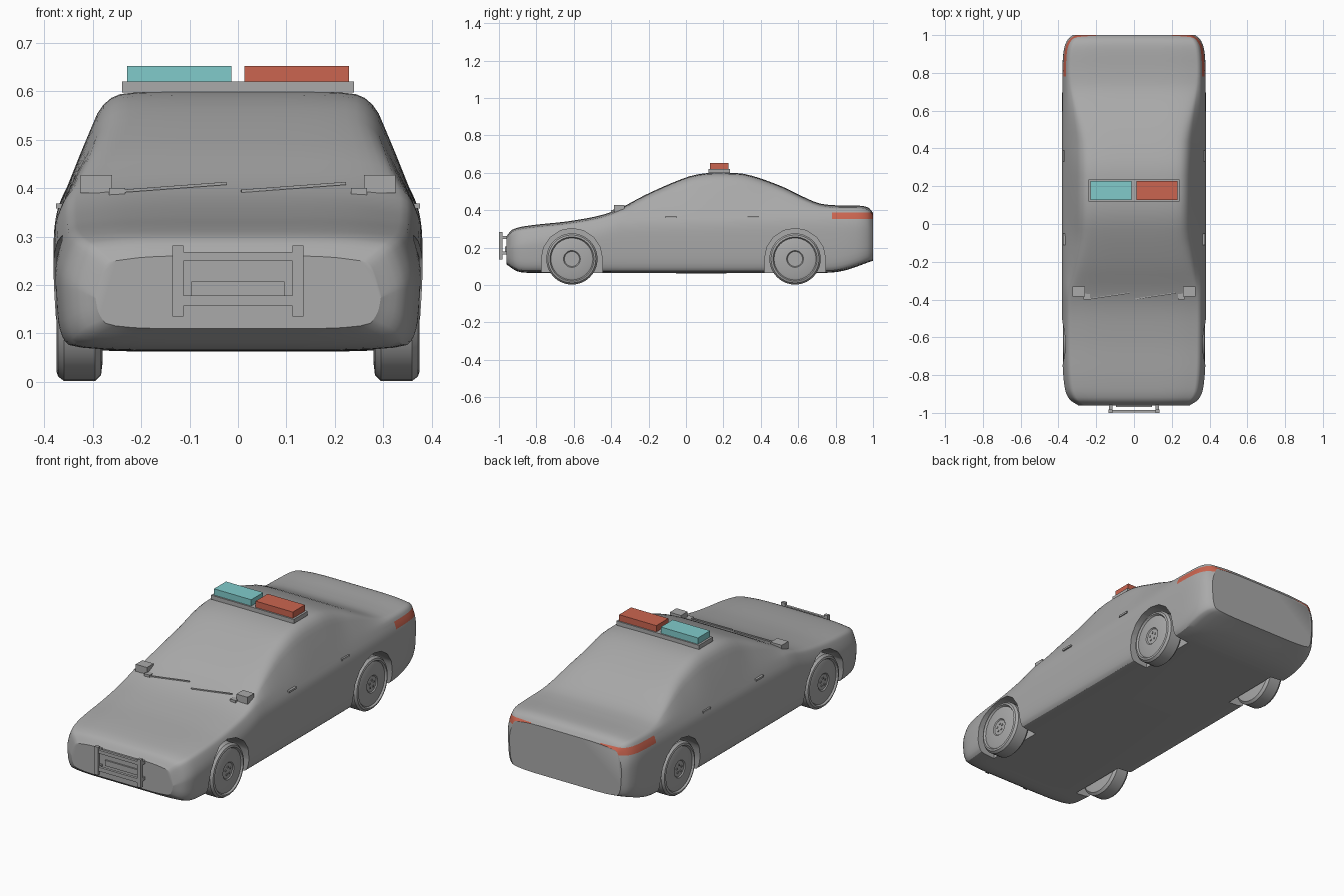
import bpy, bmesh, math
from mathutils import Vector

cube = bpy.data.objects.get("Cube")
if cube:
    bpy.data.objects.remove(cube, do_unlink=True)


def material(name, rgb):
    m = bpy.data.materials.new(name)
    m.use_nodes = True
    m.diffuse_color = (*rgb, 1)
    m.node_tree.nodes["Principled BSDF"].inputs["Base Color"].default_value = (*rgb, 1)
    return m


GREY = material("grey paint", (0.4, 0.4, 0.4))
RED = material("red lens", (0.6, 0.13, 0.08))
TEAL = material("teal lens", (0.22, 0.6, 0.6))


def finish(name, bm, *mats, smooth=False):
    bmesh.ops.recalc_face_normals(bm, faces=bm.faces[:])
    mesh = bpy.data.meshes.new(name)
    bm.to_mesh(mesh)
    bm.free()
    for m in mats:
        mesh.materials.append(m)
    obj = bpy.data.objects.new(name, mesh)
    bpy.context.collection.objects.link(obj)
    if smooth:
        shade(obj)
    return obj


def shade(obj):
    bpy.ops.object.select_all(action='DESELECT')
    obj.select_set(True)
    bpy.context.view_layer.objects.active = obj
    bpy.ops.object.shade_smooth_by_angle(angle=math.radians(32))


def box(name, x, y, z, mat=GREY):
    bm = bmesh.new()
    bmesh.ops.create_cube(bm, size=1)
    for v in bm.verts:
        v.co = [(a + b) / 2 + c * (b - a) for (a, b), c in zip((x, y, z), v.co)]
    return finish(name, bm, mat)


def rod(name, a, b, thick):
    a, b = Vector(a), Vector(b)
    bm = bmesh.new()
    bmesh.ops.create_cube(bm, size=1)
    bmesh.ops.scale(bm, vec=((b - a).length, thick, thick), verts=bm.verts)
    bmesh.ops.rotate(bm, matrix=(b - a).to_track_quat('X', 'Z').to_matrix(), verts=bm.verts)
    bmesh.ops.translate(bm, vec=(a + b) / 2, verts=bm.verts)
    return finish(name, bm, GREY)


def curve(points, y):
    """Smooth value at y through a short list of (y, value) points."""
    n = len(points)

    def slope(i):
        (a, p), (b, q) = points[max(i - 1, 0)], points[min(i + 1, n - 1)]
        return (q - p) / (b - a)
    i = max([k for k in range(n - 1) if points[k][0] <= y + 1e-6])
    (a, p), (b, q) = points[i], points[i + 1]
    h, t = b - a, (y - a) / (b - a)
    return ((1 + 2 * t) * (1 - t) ** 2 * p + t * t * (3 - 2 * t) * q
            + h * t * (1 - t) * ((1 - t) * slope(i) - t * slope(i + 1)))


# Body outlines along the length: top line, underside, half width
TOP = [(-.96, .26), (-.93, .295), (-.85, .316), (-.6, .345), (-.4, .39), (-.2, .49), (0, .575),
       (.1, .597), (.2, .6), (.32, .592), (.5, .532), (.7, .44), (.8, .426), (.94, .423), (.98, .41), (1, .385)]
UNDER = [(-.96, .11), (-.9, .072), (-.8, .065), (.75, .065), (.85, .078), (1, .13)]
WIDTH = [(-.96, .295), (-.93, .34), (-.87, .366), (-.7, .379), (0, .381), (.8, .379), (.92, .372), (.975, .352), (1, .325)]


def section(y):
    zt, zb, w = curve(TOP, y), curve(UNDER, y), curve(WIDTH, y)
    belt = min(zt - .025, .385 + .02 * y)
    cabin = min(max((zt - belt - .025) / .14, 0), 1)
    roof = w * .86 * (1 - cabin) + .275 * cabin
    sill = w * .94
    pts = [(0, zt), (roof * .7, zt), (roof, zt - .01),
           ((roof + sill) / 2, (zt + belt) / 2), (sill, belt), (w, belt - .06),
           (w, (belt + zb) / 2), (w * .98, zb + .03), (w * .9, zb), (0, zb)]
    for _ in range(2):
        cut = [pts[0]]
        for (a, b), (c, d) in zip(pts, pts[1:]):
            cut += [(a * .75 + c * .25, b * .75 + d * .25), (a * .25 + c * .75, b * .25 + d * .75)]
        pts = cut + [pts[-1]]
    return [(x, y, z) for x, z in pts] + [(-x, y, z) for x, z in pts[-2:0:-1]]


# Lofted body shell
bm = bmesh.new()
stations = sorted({round(-.96 + 1.96 * (1 - math.cos(math.pi * i / 64)) / 2, 4) for i in range(65)})
rings = [[bm.verts.new(p) for p in section(y)] for y in stations]
for r, s in zip(rings, rings[1:]):
    for i in range(len(r)):
        j = (i + 1) % len(r)
        bm.faces.new((r[i], r[j], s[j], s[i]))
caps = [bm.faces.new(rings[0]), bm.faces.new(rings[-1])]

# Tail lights cut into the rear corners
low, high, start = .352, .388, .78
for co, no in (((0, 0, low), (0, 0, 1)), ((0, 0, high), (0, 0, 1)), ((0, start, 0), (0, 1, 0))):
    part = [f for f in bm.faces if f.calc_center_median().y > .7 and f not in caps]
    geom = part + list({e for f in part for e in f.edges}) + list({v for f in part for v in f.verts})
    bmesh.ops.bisect_plane(bm, geom=geom, plane_co=co, plane_no=no)
for f in bm.faces:
    c = f.calc_center_median()
    if c.y > start and low < c.z < high and abs(c.x) > .2 and f not in caps:
        f.material_index = 1
body = finish("body", bm, GREY, RED)

# Wheel wells
AXLES = {"front": -.61, "rear": .583}
bm = bmesh.new()
for y in AXLES.values():
    for s in (-1, 1):
        arch = [(y - .163, -.05)] + [(y - .163 * math.cos(a), .14 + .163 * math.sin(a))
                                     for a in [math.pi * i / 8 for i in range(9)]] + [(y + .163, -.05)]
        face = bm.faces.new([bm.verts.new((s * .27, a, b)) for a, b in arch])
        out = bmesh.ops.extrude_face_region(bm, geom=[face])["geom"]
        bmesh.ops.translate(bm, vec=(s * .2, 0, 0), verts=[v for v in out if isinstance(v, bmesh.types.BMVert)])
cutter = finish("well_cutter", bm, GREY)
cutter.hide_render = True
mod = body.modifiers.new("wells", 'BOOLEAN')
mod.operation, mod.solver, mod.object = 'DIFFERENCE', 'EXACT', cutter
bpy.context.view_layer.objects.active = body
bpy.ops.object.modifier_apply(modifier=mod.name)
bpy.data.objects.remove(cutter, do_unlink=True)
shade(body)

# Wheels: a turned tyre and rim profile, with small lug bolts
TYRE = [(.28, 0), (.28, .1), (.283, .125), (.295, .137), (.36, .137), (.372, .128), (.375, .118),
        (.366, .112), (.37, .1), (.372, .045), (.367, .04), (.367, 0)]
for end, y in AXLES.items():
    for side, s in (("left", 1), ("right", -1)):
        bm = bmesh.new()
        vs = [bm.verts.new((s * x, y, .139 + r)) for x, r in TYRE]
        es = [bm.edges.new(p) for p in zip(vs, vs[1:])]
        bmesh.ops.spin(bm, geom=vs + es, cent=(0, y, .139), axis=(1, 0, 0), angle=math.tau, steps=40)
        bmesh.ops.remove_doubles(bm, verts=bm.verts[:], dist=1e-4)
        finish(f"{end}_{side}_wheel", bm, GREY, smooth=True)
        for k in range(5):
            a = math.tau * k / 5
            cy, cz = y + .02 * math.sin(a), .139 + .02 * math.cos(a)
            box(f"{end}_{side}_lug_{k}", (s * .365, s * .371), (cy - .004, cy + .004), (cz - .004, cz + .004))

# Mirrors and door handles
for side, s in (("left", 1), ("right", -1)):
    box(f"{side}_mirror", (s * .26, s * .325), (-.385, -.33), (.39, .427))
    box(f"{side}_mirror_arm", (s * .233, s * .267), (-.4, -.36), (.382, .4))
    for door, y in (("front", -.08), ("rear", .36)):
        box(f"{door}_{side}_handle", (s * .355, s * .376), (y - .03, y + .03), (.358, .368))

# Wipers sweep the same way
for name, x in (("right_wiper", -.24), ("left_wiper", .007)):
    rod(name, (x, -.397, .394), (x + .216, -.365, .41), .006)

# Roof light bar
box("light_bar_base", (-.24, .24), (.12, .235), (.598, .62))
box("teal_light", (-.229, -.013), (.128, .228), (.62, .653), TEAL)
box("red_light", (.013, .229), (.128, .228), (.62, .653), RED)

# Front push bar
for side, s in (("left", 1), ("right", -1)):
    box(f"{side}_guard_post", (s * .113, s * .135), (-1, -.982), (.135, .282))
    for k, z in enumerate((.17, .255)):
        box(f"{side}_guard_mount_{k}", (s * .115, s * .132), (-.985, -.95), (z - .008, z + .008))
for name, a, b in (("upper_guard_bar", .25, .268), ("lower_guard_bar", .157, .178)):
    box(name, (-.115, .115), (-.998, -.984), (a, b))
box("number_plate", (-.096, .096), (-.968, -.958), (.178, .207))
